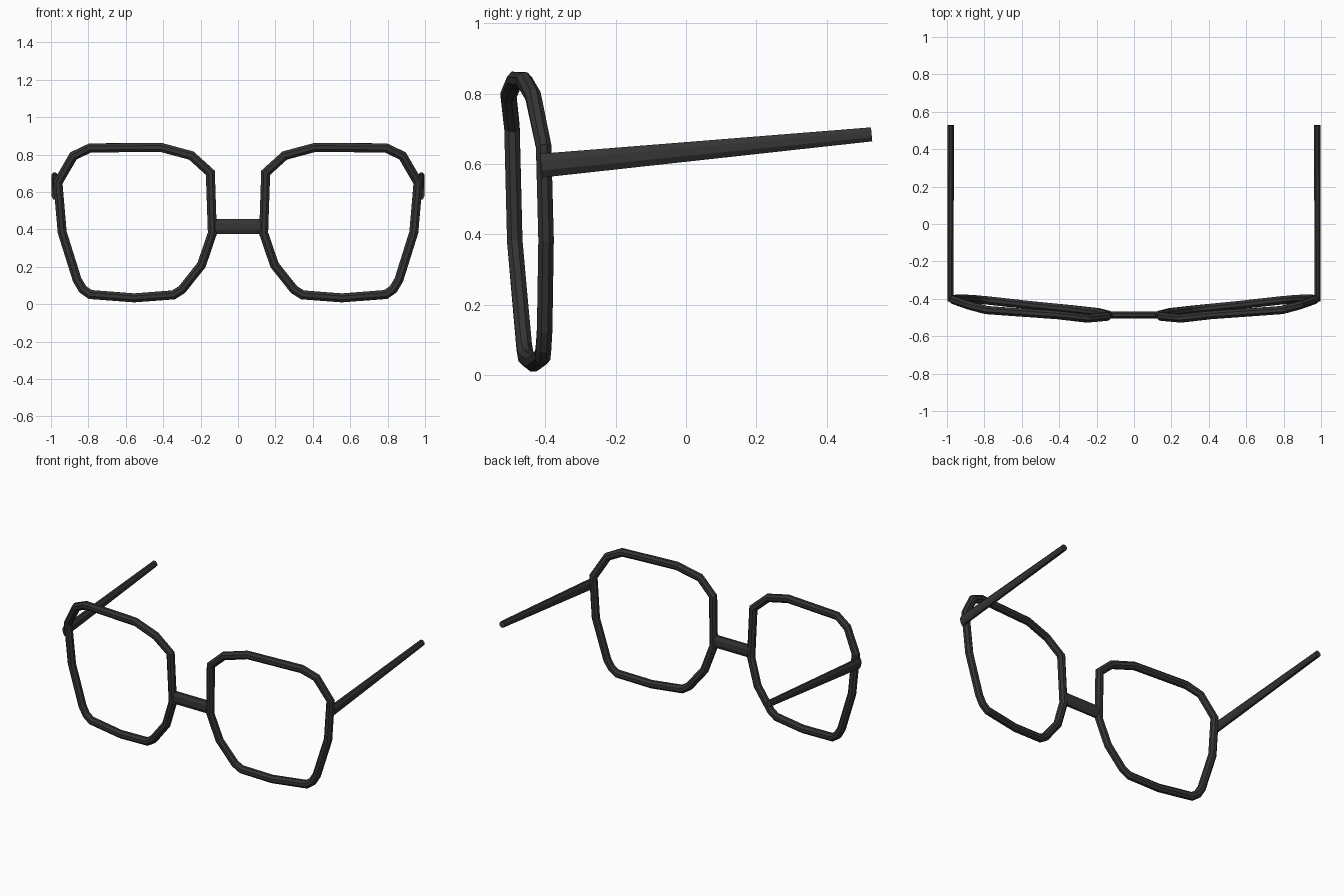
import bpy, bmesh, math
from mathutils import Vector

if "Cube" in bpy.data.objects:
    bpy.data.objects.remove(bpy.data.objects["Cube"])

mat = bpy.data.materials.new("dark_frame")
mat.diffuse_color = (0.035, 0.035, 0.035, 1)
mat.use_nodes = True
mat.node_tree.nodes["Principled BSDF"].inputs["Base Color"].default_value = mat.diffuse_color


def sweep(name, path, radii, ref, closed=False, sides=8):
    """Mitred elliptical tube; each radius pair is (across ref, along ref)."""
    bm = bmesh.new()
    pts, ref, n = [Vector(p) for p in path], Vector(ref), len(path)
    rings = []
    for i, p in enumerate(pts):
        d_in = p - pts[i - 1] if closed or i > 0 else pts[1] - p
        d_out = pts[(i + 1) % n] - p if closed or i < n - 1 else d_in
        d_in, d_out = d_in.normalized(), d_out.normalized()
        t = (d_in + d_out).normalized()
        side = t.cross(ref).normalized()
        up = side.cross(t)
        ra, rb = radii[i % len(radii)]
        ra /= t.dot(d_out)
        ring = []
        for k in range(sides):
            a = 2 * math.pi * (k + 0.5) / sides
            ring.append(bm.verts.new(p + (side * math.cos(a) * ra + up * math.sin(a) * rb) / math.cos(math.pi / sides)))
        rings.append(ring)
    for i in range(n if closed else n - 1):
        r, s = rings[i], rings[(i + 1) % n]
        for k in range(sides):
            j = (k + 1) % sides
            bm.faces.new((r[k], r[j], s[j], s[k]))
    if not closed:
        bm.faces.new(rings[0])
        bm.faces.new(rings[-1])
    bmesh.ops.recalc_face_normals(bm, faces=bm.faces)
    me = bpy.data.meshes.new(name)
    bm.to_mesh(me)
    bm.free()
    me.materials.append(mat)
    ob = bpy.data.objects.new(name, me)
    bpy.context.collection.objects.link(ob)
    return ob


# Lens rim centre line, tilted and wrapped back at the outer side
rim = [(.148, -.495, .703), (.25, -.505, .795), (.41, -.487, .838), (.79, -.46, .836),
       (.88, -.435, .793), (.963, -.405, .65), (.94, -.398, .385), (.86, -.402, .13),
       (.83, -.405, .08), (.79, -.408, .052), (.555, -.434, .034), (.345, -.455, .05),
       (.30, -.46, .078), (.195, -.472, .21), (.137, -.487, .38)]

for label, s in (("left", -1), ("right", 1)):
    sweep(label + "_lens_rim", [(s * x, y, z) for x, y, z in rim], [(.024, .022)], (0, 1, 0), True)
    # Tapered temple arm
    sweep(label + "_temple_arm", [(s * .982, -.412, .595), (s * .98, .528, .684)],
          [(.016, .034), (.018, .02)], (0, 0, 1))

# Bridge between the rims
sweep("bridge", [(-.135, -.487, .415), (.135, -.487, .415)], [(.018, .04)], (0, 0, 1))
